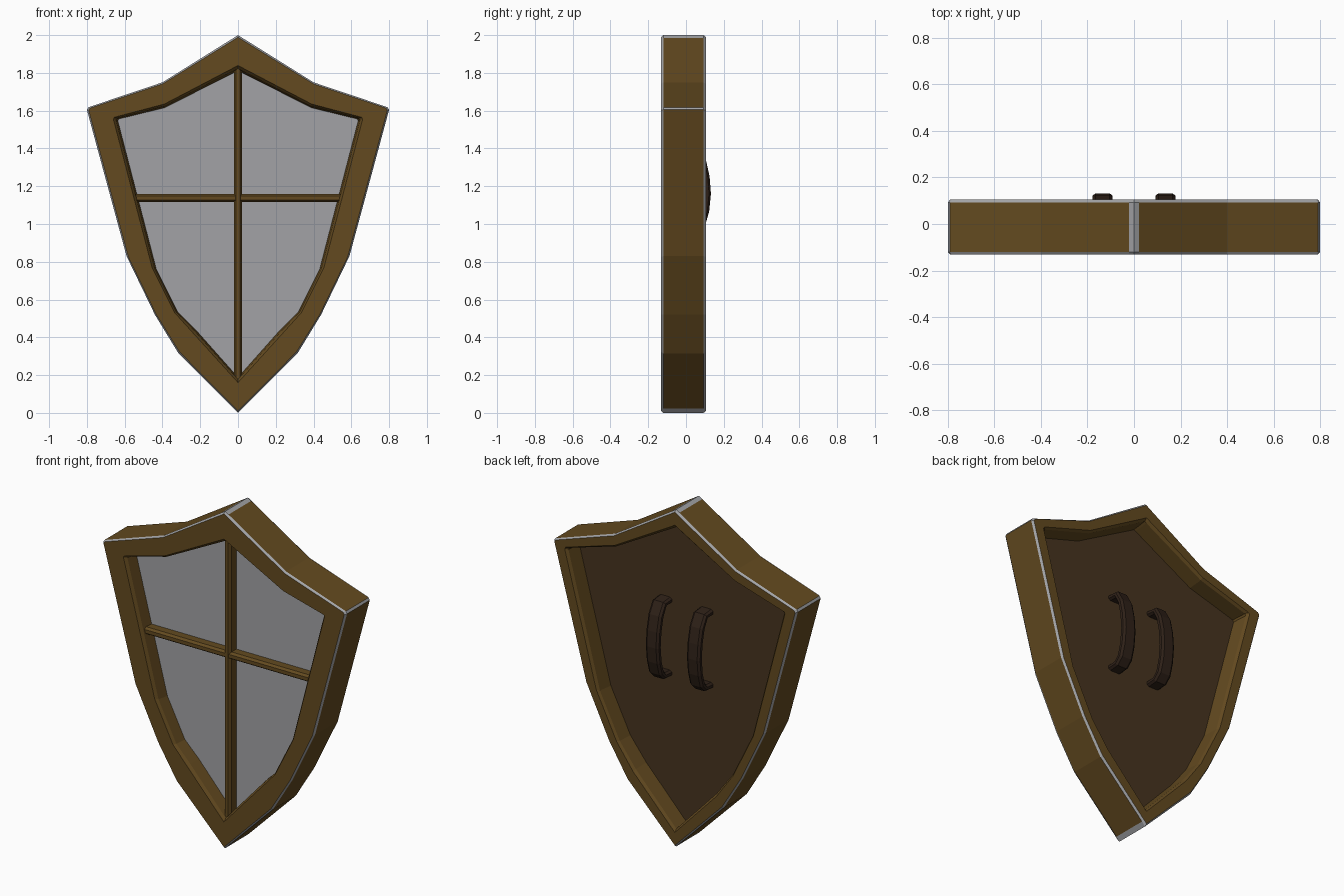
import bpy, bmesh
from mathutils import Vector

if "Cube" in bpy.data.objects:
    bpy.data.objects.remove(bpy.data.objects["Cube"])


def material(name, rgb):
    m = bpy.data.materials.new(name)
    m.diffuse_color = (*rgb, 1)
    m.use_nodes = True
    m.node_tree.nodes["Principled BSDF"].inputs["Base Color"].default_value = m.diffuse_color
    return m


WOOD = material("wood", (0.125, 0.068, 0.014))
BACKING = material("dark_wood", (0.062, 0.034, 0.014))
LEATHER = material("leather", (0.028, 0.015, 0.009))
STEEL = material("steel", (0.36, 0.365, 0.38))

# Half outlines (x, z) from the apex down to the tip; short corner segments become steel strips
OUTER = [(0, 2), (.022, 1.986), (.40, 1.75), (.792, 1.618), (.80, 1.605),
         (.59, .83), (.44, .52), (.315, .315), (.022, .022), (0, 0)]
INNER = [(0, 1.84), (.006, 1.836), (.39, 1.635), (.655, 1.565), (.66, 1.555),
         (.455, .77), (.335, .53), (.24, .425), (.006, .167), (0, .16)]
STRIPS = {0, 3, 8}
HALF = len(OUTER)


def outline(t):
    """Full outline, blended from the outer (t=0) to the inner (t=1) edge."""
    h = [Vector(a).lerp(Vector(b), t) for a, b in zip(OUTER, INNER)]
    return h + [Vector((-p.x, p.y)) for p in reversed(h[1:-1])]


def finish(bm, name, mats):
    bmesh.ops.recalc_face_normals(bm, faces=bm.faces)
    me = bpy.data.meshes.new(name)
    bm.to_mesh(me)
    bm.free()
    for m in mats:
        me.materials.append(m)
    ob = bpy.data.objects.new(name, me)
    bpy.context.collection.objects.link(ob)
    return ob


def bridge(bm, a, b, pick=lambda i: 0):
    n = len(a)
    for i in range(n):
        j = (i + 1) % n
        bm.faces.new((a[i], a[j], b[j], b[i])).material_index = pick(i)


# Frame: cross-section (inset, y) swept round the outline, steel on the chamfers and corners
SECTION = [(1.17, -.045), (1.1, -.115), (1.0, -.132), (.07, -.132), (0, -.12),
           (0, .093), (.07, .105), (.55, .105), (.65, .09), (.72, 0)]
bm = bmesh.new()
loops = [[bm.verts.new((p.x, y, p.y)) for p in outline(t)] for t, y in SECTION]
n = len(loops[0])


def corner(i):
    fold = lambda k: k if k < HALF else n - k
    return int(min(fold(i), fold((i + 1) % n)) in STRIPS)


for k in range(len(loops)):
    pick = {3: lambda i: 1, 4: corner, 5: lambda i: 1}.get(k, lambda i: 0)
    bridge(bm, loops[k], loops[(k + 1) % len(loops)], pick)
finish(bm, "frame", [WOOD, STEEL])

# Panel: steel front, wooden back
bm = bmesh.new()
front, back = [[bm.verts.new((p.x, y, p.y)) for p in outline(.5)] for y in (-.045, 0)]
bridge(bm, front, back)
bm.faces.new(front).material_index = 1
bm.faces.new(back)
finish(bm, "panel", [BACKING, STEEL])


# Cross bars: chamfered section swept along a straight line
def bar(name, half_width, depth, start, end, vertical):
    w = half_width
    section = [(-w, -.03), (-w, depth + .015), (-w * .5, depth),
               (w * .5, depth), (w, depth + .015), (w, -.03)]
    bm = bmesh.new()
    rings = [[bm.verts.new((s, y, e) if vertical else (e, y, 1.138 + s))
              for s, y in section] for e in (start, end)]
    bridge(bm, *rings)
    for r in rings:
        bm.faces.new(r)
    finish(bm, name, [WOOD])


bar("vertical_bar", .021, -.108, .12, 1.88, True)
bar("horizontal_bar", .021, -.105, -.59, .59, False)

# Handles: octagonal strap swept along a bowed path (y, z)
PATH = [(-.01, 1.40), (.055, 1.395), (.088, 1.335), (.107, 1.25), (.114, 1.16),
        (.105, 1.07), (.085, 1.0), (.055, .97), (-.01, .965)]
STRAP = [(-.043, -.008), (-.043, .008), (-.03, .018), (.03, .018),
         (.043, .008), (.043, -.008), (.03, -.018), (-.03, -.018)]


def handle(name, x):
    bm = bmesh.new()
    pts = [Vector(p) for p in PATH]
    rings = []
    for i, p in enumerate(pts):
        d = (pts[min(i + 1, len(pts) - 1)] - pts[max(i - 1, 0)]).normalized()
        nrm = Vector((-d.y, d.x))
        rings.append([bm.verts.new((x + u, p.x + nrm.x * v, p.y + nrm.y * v))
                      for u, v in STRAP])
    for a, b in zip(rings, rings[1:]):
        bridge(bm, a, b)
    bm.faces.new(rings[0])
    bm.faces.new(rings[-1])
    finish(bm, name, [LEATHER])


for side, x in (("left", -.135), ("right", .135)):
    handle(side + "_handle", x)
